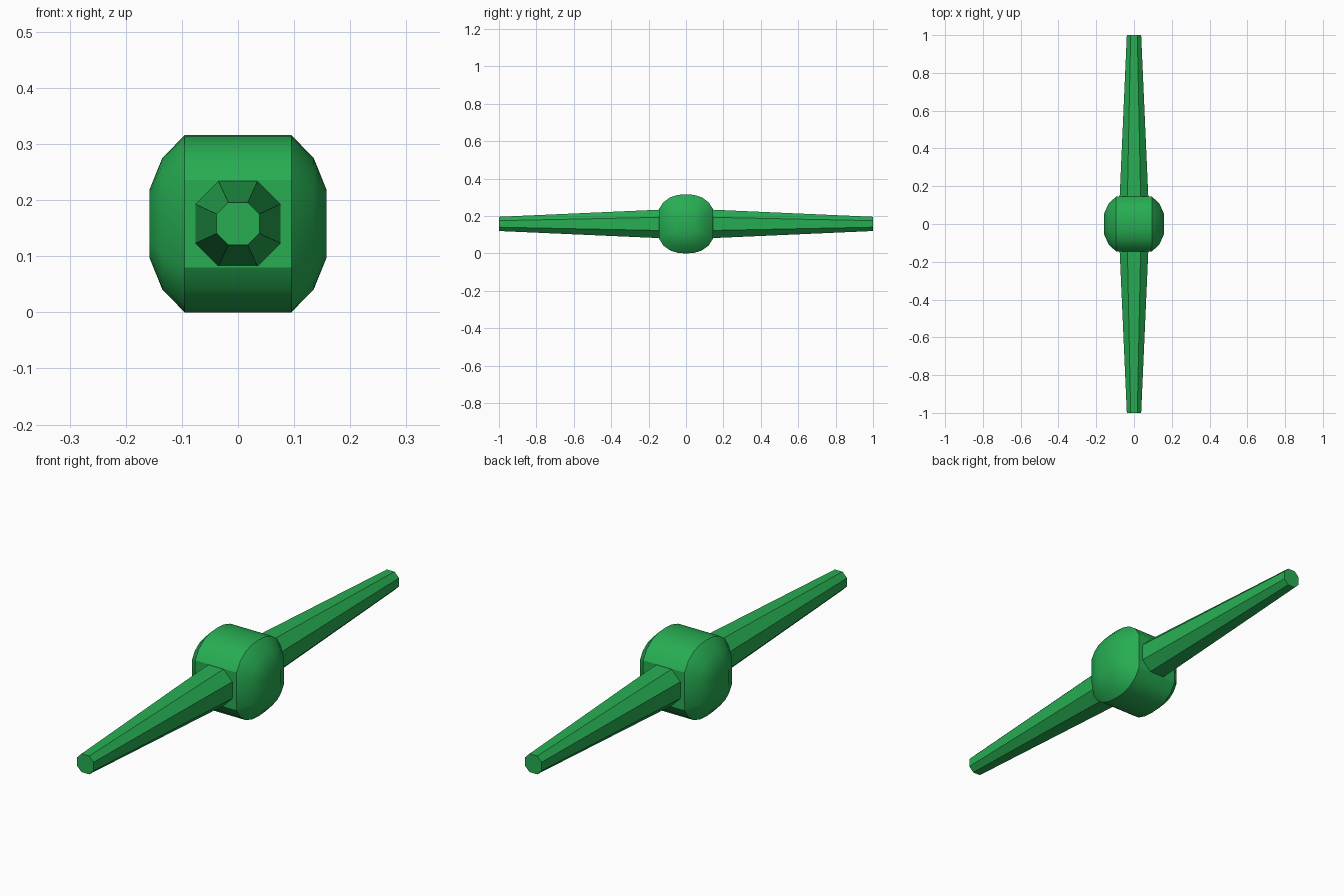
import bpy
import bmesh
import math

cube = bpy.data.objects.get("Cube")
if cube:
    bpy.data.objects.remove(cube)

R = 0.158          # hub radius and centre height
FLAT = 0.079       # half height of the flat front and back faces

green = bpy.data.materials.new("green")
green.use_nodes = True
green.diffuse_color = (0.02, 0.42, 0.085, 1)
green.node_tree.nodes["Principled BSDF"].inputs["Base Color"].default_value = green.diffuse_color


def loft(name, rings):
    """Skin a row of equal rings and cap both ends."""
    bm = bmesh.new()
    rows = [[bm.verts.new(p) for p in ring] for ring in rings]
    n = len(rows[0])
    for a, b in zip(rows, rows[1:]):
        for i in range(n):
            j = (i + 1) % n
            bm.faces.new((a[i], a[j], b[j], b[i]))
    bm.faces.new(rows[0])
    bm.faces.new(rows[-1])
    bmesh.ops.recalc_face_normals(bm, faces=bm.faces)
    mesh = bpy.data.meshes.new(name)
    bm.to_mesh(mesh)
    bm.free()
    mesh.materials.append(green)
    obj = bpy.data.objects.new(name, mesh)
    bpy.context.collection.objects.link(obj)
    return obj


def hub_section():
    """Rounded outline in y and z with a flat front and back."""
    arc = []
    steps = 8
    start = math.radians(28.3)
    for i in range(steps + 1):
        t = start + (math.pi - 2 * start) * i / steps
        c, s = abs(math.cos(t)), abs(math.sin(t))
        r = R / (c ** 2.4 + s ** 2.4) ** (1 / 2.4)
        arc.append((r * math.cos(t), r * math.sin(t)))
    return arc + [(-y, -z) for y, z in arc]


# Hub: straight drum with a domed cap on each side
section = hub_section()
dome = [(0.158, 0.06), (0.135, 0.117), (0.095, R)]
profile = [(-x, r) for x, r in dome] + dome[::-1]
hub = loft("hub", [[(x, y * r / R, R + z * r / R) for y, z in section]
                   for x, r in profile])

# Smooth the curved skin, keep the drum rims and flats crisp
for face in hub.data.polygons:
    face.use_smooth = True
for edge in hub.data.edges:
    a, b = (hub.data.vertices[i].co for i in edge.vertices)
    on_rim = abs(abs(a.x) - 0.095) < 0.001 and abs(a.x - b.x) < 0.001
    beside_flat = (abs(a.x + b.x) < 0.001 and abs(abs(a.z - R) - FLAT) < 0.003
                   and abs(a.y) > 0.14)
    edge.use_edge_sharp = on_rim or beside_flat


def octagon(y, half, side):
    corners = [(half, side), (side, half), (-side, half), (-half, side)]
    corners += [(-x, -z) for x, z in corners]
    return [(x, y, R + z) for x, z in corners]


# Tapered eight-sided arms
for name, sign in (("front_arm", -1), ("back_arm", 1)):
    loft(name, [octagon(sign * 0.14, 0.076, 0.035),
                octagon(sign, 0.038, 0.0175)])
